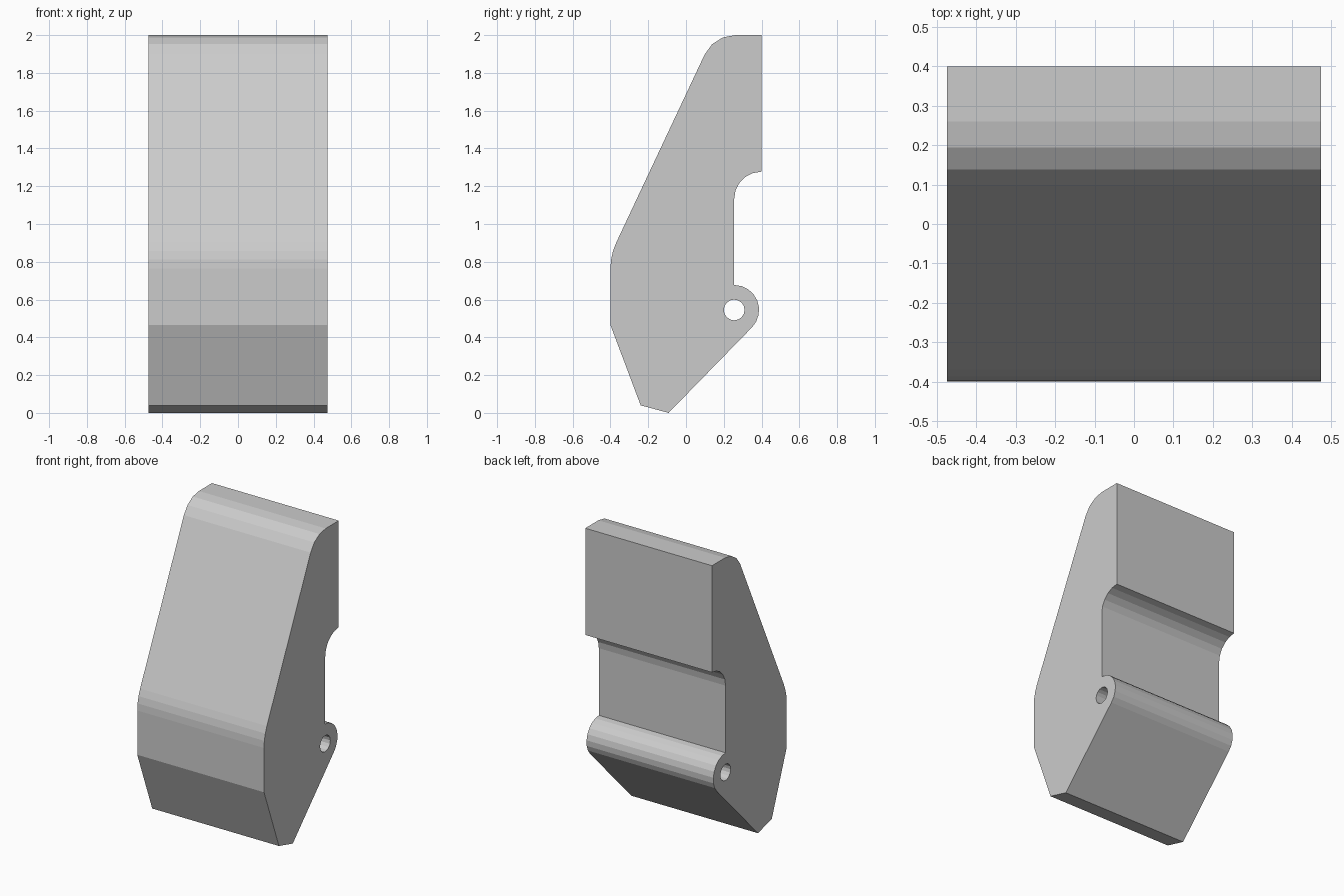
import bpy, bmesh, math

if "Cube" in bpy.data.objects:
    bpy.data.objects.remove(bpy.data.objects["Cube"])

HALF_WIDTH = 0.475
PIN = (0.255, 0.545)


def arc(cx, cz, r, start, end, steps):
    """Points along an arc, angles in degrees."""
    angles = [math.radians(start + (end - start) * i / steps) for i in range(steps + 1)]
    return [(cx + r * math.cos(a), cz + r * math.sin(a)) for a in angles]


def add_loop(curve, points):
    spline = curve.splines.new('POLY')
    spline.points.add(len(points) - 1)
    for p, (y, z) in zip(spline.points, points):
        p.co = (y, z, 0, 1)
    spline.use_cyclic_u = True
    spline.use_smooth = False


# Side outline: back top, rounded crown, sloped front, pointed foot, pin boss, back recess
outline = [(0.4, 2.0)]
outline += arc(0.26, 1.822, 0.178, 90, 154.8, 3)
outline += arc(-0.08, 0.765, 0.32, 154.8, 180, 3)
outline += [(-0.4, 0.465), (-0.24, 0.04), (-0.092, 0.0)]
outline += arc(*PIN, 0.132, -45, 90, 8)
outline += arc(0.4, 1.132, 0.145, 180, 90, 5)

# Filled side profile with the pin hole, extruded across the width
profile = bpy.data.curves.new("side_profile", 'CURVE')
profile.dimensions = '2D'
profile.fill_mode = 'BOTH'
profile.extrude = HALF_WIDTH
add_loop(profile, outline)
add_loop(profile, arc(*PIN, 0.055, 0, 360 - 22.5, 15))
helper = bpy.data.objects.new("side_profile", profile)
bpy.context.collection.objects.link(helper)
bpy.context.view_layer.update()

# Turn the extrusion into a clean mesh standing upright
mesh = bpy.data.meshes.new_from_object(helper.evaluated_get(bpy.context.evaluated_depsgraph_get()))
bpy.data.objects.remove(helper)
bm = bmesh.new()
bm.from_mesh(mesh)
bmesh.ops.remove_doubles(bm, verts=bm.verts, dist=0.0005)
for v in bm.verts:
    y, z, x = v.co
    v.co = (x, y, z)
bmesh.ops.recalc_face_normals(bm, faces=bm.faces)
for f in bm.faces:
    f.smooth = False
bm.to_mesh(mesh)
bm.free()

# Single plain grey finish
grey = bpy.data.materials.new("plain_grey")
grey.diffuse_color = (0.6, 0.6, 0.6, 1)
grey.use_nodes = True
grey.node_tree.nodes["Principled BSDF"].inputs["Base Color"].default_value = grey.diffuse_color
mesh.materials.clear()
mesh.materials.append(grey)
mesh.name = "hinged_block"
block = bpy.data.objects.new("hinged_block", mesh)
bpy.context.collection.objects.link(block)
